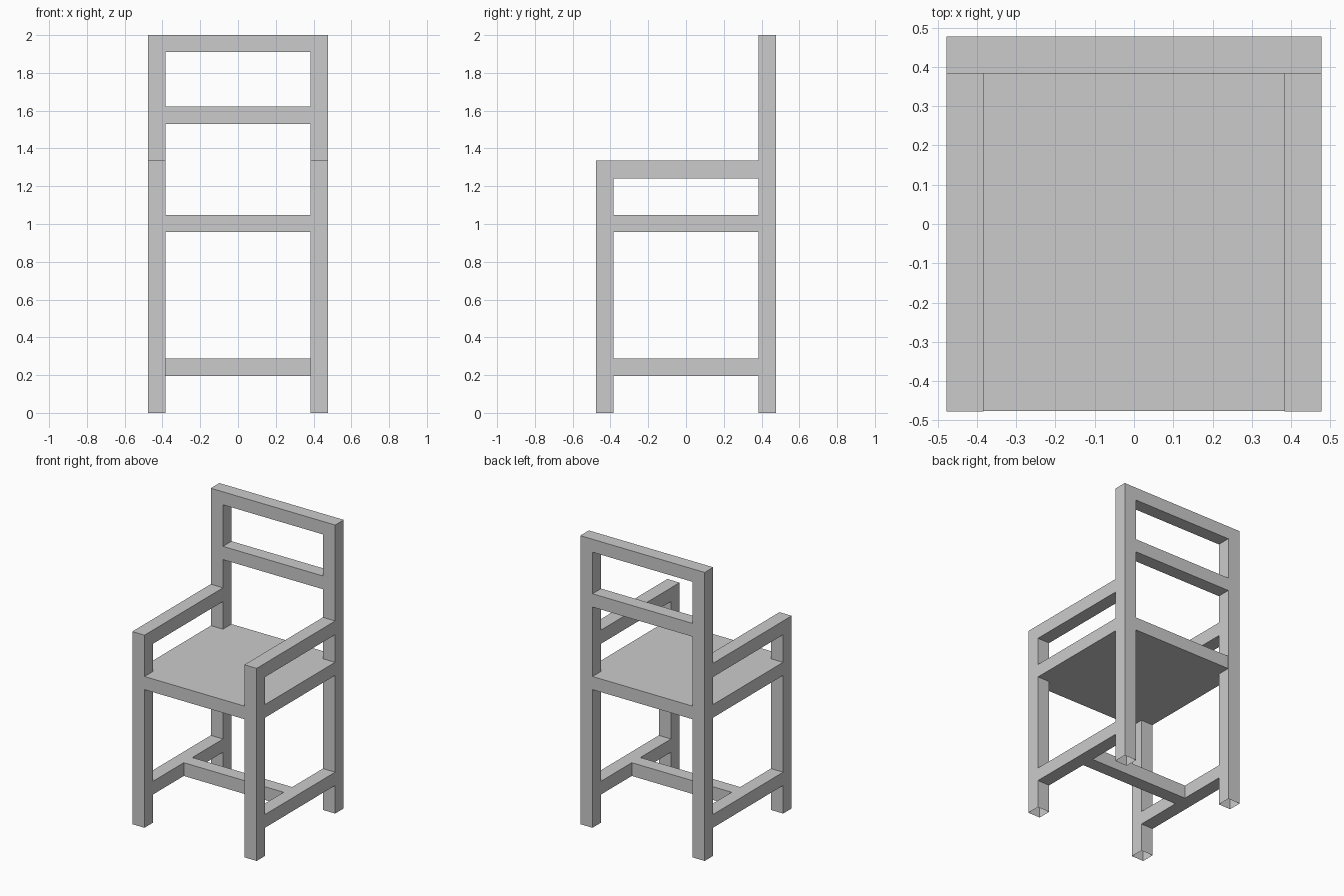
import bpy, bmesh

if "Cube" in bpy.data.objects:
    bpy.data.objects.remove(bpy.data.objects["Cube"])

OUT, IN = 0.477, 0.383   # outer and inner faces of the square posts


def box(name, xs, ys, zs, open_axis=None, open_signs=()):
    """Box from min/max ranges; faces on the given axis/signs are left open."""
    bm = bmesh.new()
    bmesh.ops.create_cube(bm, size=1)
    for v in bm.verts:
        v.co = [r[1] if c > 0 else r[0] for c, r in zip(v.co, (xs, ys, zs))]
    bm.normal_update()
    if open_axis is not None:
        gone = [f for f in bm.faces
                if any(f.normal[open_axis] * s > 0.9 for s in open_signs)]
        bmesh.ops.delete(bm, geom=gone, context='FACES')
    me = bpy.data.meshes.new(name)
    bm.to_mesh(me)
    bm.free()
    ob = bpy.data.objects.new(name, me)
    bpy.context.collection.objects.link(ob)
    return ob


# Posts, arms and side stretchers, one set per side
for side, xs in (("left", (-OUT, -IN)), ("right", (IN, OUT))):
    # Legs are hollow at the floor
    box(f"front_leg_{side}", xs, (-OUT, -IN), (0, 1.335), 2, (-1,))
    box(f"back_post_{side}", xs, (IN, OUT), (0, 2.0), 2, (-1,))
    # Rails butt into the posts, so their ends are open
    box(f"armrest_{side}", xs, (-IN, IN), (1.24, 1.335), 1, (-1, 1))
    box(f"side_stretcher_{side}", xs, (-IN, IN), (0.195, 0.287), 1, (-1, 1))

# Seat, a hair inside the post faces
box("seat", (-0.476, 0.476), (-0.476, 0.476), (0.957, 1.048))

# Cross stretcher joining the two side stretchers
box("cross_stretcher", (-IN, IN), (-0.047, 0.047), (0.195, 0.287), 0, (-1, 1))

# Backrest rails
for name, zs in (("back_slat", (1.53, 1.622)), ("top_rail", (1.91, 2.0))):
    box(name, (-IN, IN), (IN, OUT), zs, 0, (-1, 1))
